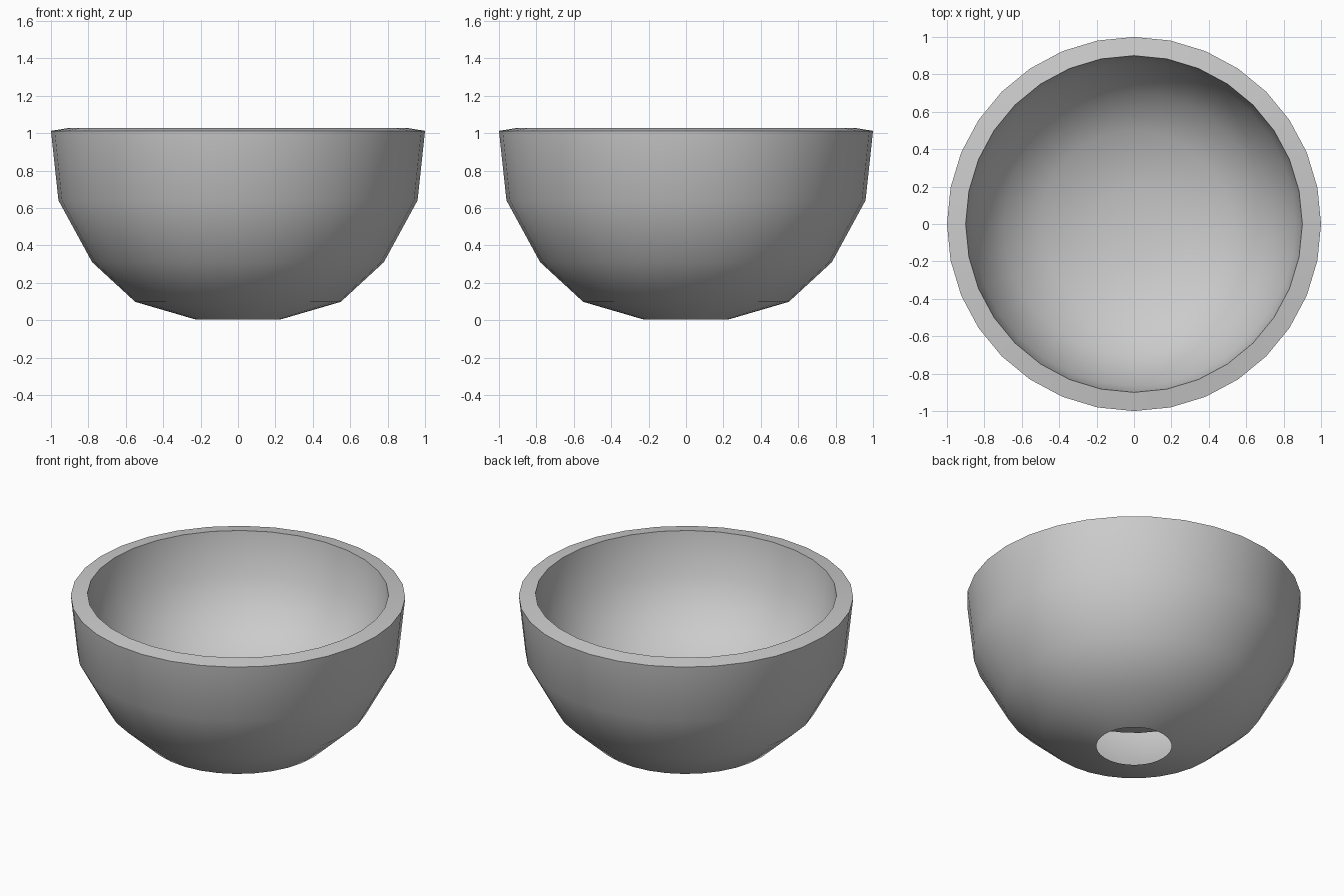
import bpy, bmesh, math

if "Cube" in bpy.data.objects:
    bpy.data.objects.remove(bpy.data.objects["Cube"])

SIDES = 32

# Outer wall from open foot up to the rim, then the inner bowl down to its closed bottom
outer = [(0.225, 0.003), (0.55, 0.098), (0.78, 0.31), (0.96, 0.64), (1.0, 1.012)]
inner = [(0.90, 1.028), (0.865, 0.75), (0.70, 0.51), (0.50, 0.382), (0.20, 0.31)]
profile = outer + inner

bm = bmesh.new()
rings = []
for r, z in profile:
    rings.append([bm.verts.new((r * math.cos(2 * math.pi * k / SIDES),
                                r * math.sin(2 * math.pi * k / SIDES), z))
                  for k in range(SIDES)])
for lower, upper in zip(rings, rings[1:]):
    for k in range(SIDES):
        n = (k + 1) % SIDES
        bm.faces.new((lower[k], lower[n], upper[n], upper[k]))

# Closed bottom of the inner bowl
bm.faces.new(rings[-1])

mesh = bpy.data.meshes.new("bowl")
bm.to_mesh(mesh)
bm.free()
bowl = bpy.data.objects.new("bowl", mesh)
bpy.context.collection.objects.link(bowl)

# Smooth walls, crisp rim
bpy.context.view_layer.objects.active = bowl
bowl.select_set(True)
bpy.ops.object.shade_smooth_by_angle(angle=math.radians(35))
